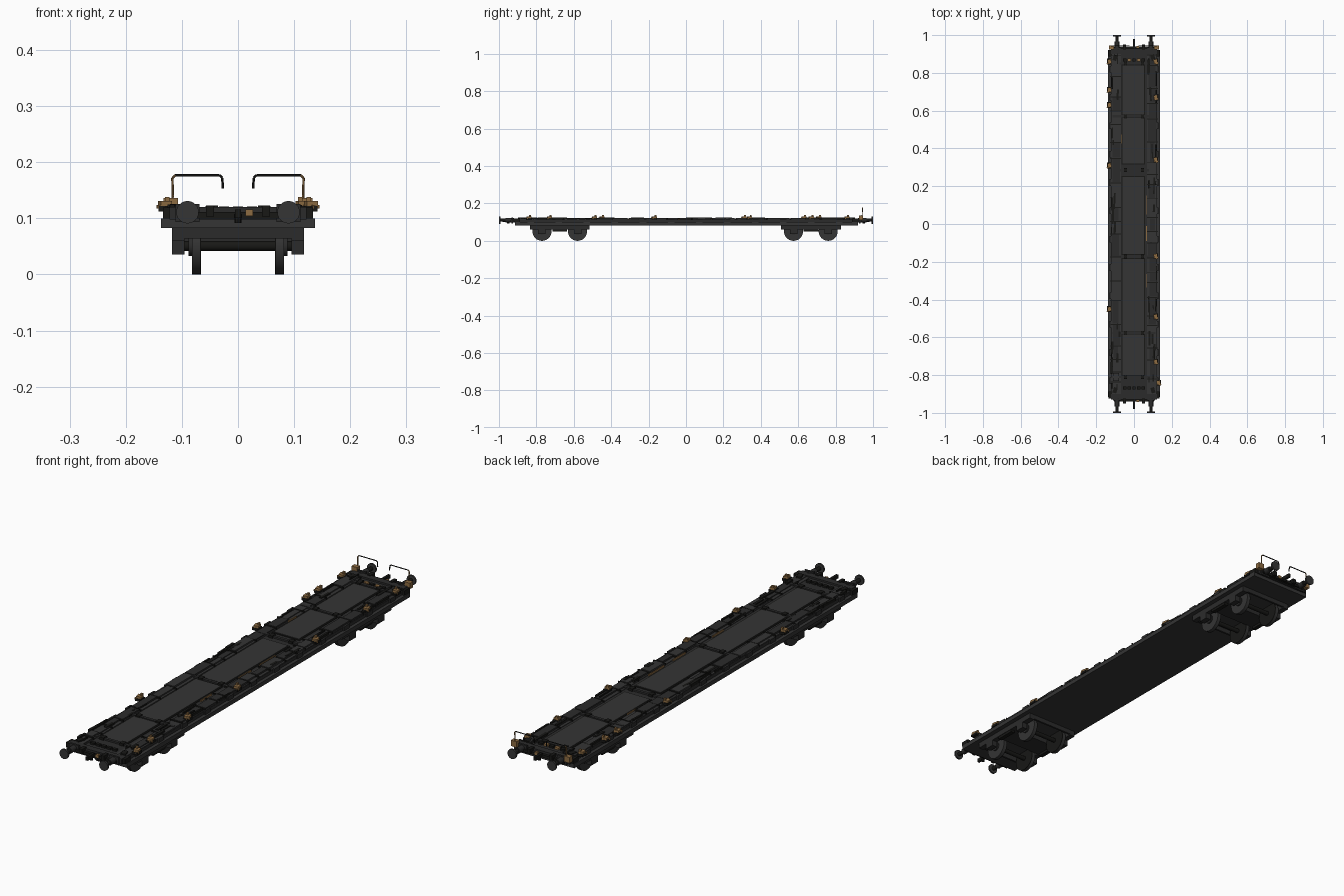
import bpy, math, random
from mathutils import Vector

random.seed(4)
cube = bpy.data.objects.get("Cube")
if cube:
    bpy.data.objects.remove(cube, do_unlink=True)


def material(name, rgb):
    m = bpy.data.materials.new(name)
    m.use_nodes = True
    m.diffuse_color = (*rgb, 1)
    m.node_tree.nodes["Principled BSDF"].inputs["Base Color"].default_value = (*rgb, 1)
    return m


GREY = material("dark grey steel", (0.035, 0.035, 0.035))
DARK = material("charcoal steel", (0.024, 0.024, 0.024))
BLACK = material("black fittings", (0.009, 0.009, 0.008))
BROWN = material("rusty brown", (0.27, 0.15, 0.055))


def box(name, x, y, z, mat):
    """Box from (low, high) pairs on each axis."""
    bpy.ops.mesh.primitive_cube_add(size=1, location=[sum(p) / 2 for p in (x, y, z)])
    o = bpy.context.object
    o.name = name
    o.scale = [abs(p[1] - p[0]) for p in (x, y, z)]
    o.data.materials.append(mat)
    return o


def block(name, x, y, z, sx, sy, sz, mat, turn=0):
    """Box standing on z, centred on x and y."""
    o = box(name, (x - sx / 2, x + sx / 2), (y - sy / 2, y + sy / 2), (z, z + sz), mat)
    o.rotation_euler.z = turn
    return o


def rod(name, a, b, r, mat, sides=16):
    a, b = Vector(a), Vector(b)
    bpy.ops.mesh.primitive_cylinder_add(vertices=sides, radius=r, depth=(b - a).length,
                                        location=(a + b) / 2)
    o = bpy.context.object
    o.name = name
    o.rotation_euler = (b - a).to_track_quat("Z", "Y").to_euler()
    o.data.materials.append(mat)
    bpy.ops.object.shade_smooth_by_angle(angle=math.radians(40))
    return o


# Underframe and deck
box("underframe", (-.137, .137), (-.915, .92), (.083, .1), GREY)
box("deck_body", (-.123, .123), (-.91, .915), (.1, .113), DARK)

# Raised centre panels with dark borders
for y0, y1 in ((-.80, -.585), (-.57, -.185), (-.16, .25), (.32, .56), (.58, .84)):
    box("panel_border", (-.066, .058), (y0 - .005, y1 + .005), (.112, .115), BLACK)
    box("centre_panel", (-.06, .052), (y0, y1), (.113, .117), GREY)

# Side rails made of uneven plates, with dark gaps between
for s in (-1, 1):
    box("rail_bed", (s * .07, s * .122), (-.9, .9), (.112, .115), GREY)
    y = -.9
    while y < .87:
        length = min(random.uniform(.05, .13), .9 - y)
        inner = random.uniform(.072, .085)
        box("rail_plate", (s * inner, s * random.uniform(.108, .122)), (y, y + length - .008),
            (.113, random.uniform(.118, .123)), random.choice((GREY, DARK, DARK)))
        box("rail_strap", (s * .068, s * .124), (y + length - .007, y + length - .002),
            (.112, .12), BLACK)
        y += length
    # Loose strips and small fittings along the rail
    for i in range(22):
        block("rail_fitting", s * random.uniform(.075, .12), random.uniform(-.88, .88), .113,
              random.uniform(.004, .012), random.uniform(.02, .09),
              random.uniform(.008, .013), BLACK, random.uniform(-.05, .05))
    for i in range(12):
        block("side_bracket", s * .125, -.83 + i * .15, .1, .008, .035, .017, DARK)

# Crossbars
for y in (-.81, -.577, -.172, .285, .57, .85):
    box("crossbar", (-.115, .115), (y - .006, y + .006), (.112, .12), DARK)
    for s in (-1, 1):
        block("crossbar_clamp", s * .045, y, .112, .018, .022, .011, BLACK)

# Brown container locks at the deck edges
locks = [(-.13, y) for y in (.86, .71, .63, .31, -.45)]
locks += [(.115, y) for y in (.86, .67, .34, -.17, -.49, -.73)] + [(.13, -.84)]
for x, y in locks:
    s = 1 if x > 0 else -1
    block("lock_base", x, y, .112, .024, .03, .01, BLACK)
    block("lock_body", x, y, .12, .02, .024, .011, BROWN, .2)
    block("lock_pin", x - s * .004, y + .006, .13, .008, .01, .008, BROWN)
    block("lock_lever", x + s * .008, y - .01, .118, .014, .006, .006, BROWN, .5)

# Thin brown slats lying on the deck
for x, y, length in ((.065, .1, .1), (.066, -.05, .08), (.065, -.3, .07), (-.068, .45, .05)):
    block("brown_slat", x, y, .113, .004, length, .007, BROWN)

# Ends: headstock, steps, buffers and coupling
for e in (-1, 1):
    box("headstock", (-.122, .122), (e * .9, e * .928), (.098, .12), DARK)
    box("end_beam", (-.105, .105), (e * .925, e * .94), (.1, .111), BLACK)
    for s in (-1, 1):
        rod("buffer_sleeve", (s * .09, e * .92, .111), (s * .09, e * .965, .111), .012, DARK)
        rod("buffer_shaft", (s * .09, e * .96, .111), (s * .09, e * .993, .111), .008, BLACK)
        rod("buffer_head", (s * .09, e * .993, .111), (s * .09, e, .111), .02, GREY, 24)
        block("buffer_plate", s * .09, e * .93, .094, .042, .008, .032, DARK)
        block("corner_step", s * .125, e * .905, .1, .018, .035, .019, BLACK)
        block("corner_bracket", s * .05, e * .935, .103, .014, .03, .02, BLACK)
        block("end_fitting", s * .1, e * .88, .113, .02, .03, .011, BLACK, s * .3)
    box("coupling_hook", (-.005, .005), (e * .935, e * .98), (.101, .116), BLACK)
    rod("coupling_link", (0, e * .95, .108), (0, e * .95, .092), .006, BLACK, 8)
    block("coupling_plate", .02, e * .938, .104, .014, .01, .012, BROWN)
    for i in range(5):
        block("end_slat", -.05 + i * .025, e * .868, .113, .018, .014, .008,
              BROWN if e > 0 and i % 2 else BLACK)

# Handrails at the back end
for s in (-1, 1):
    path = [(s * .122, .94, .112), (s * .116, .942, .14), (s * .117, .943, .172),
            (s * .112, .944, .177), (s * .033, .944, .177), (s * .028, .944, .172),
            (s * .027, .944, .153)]
    for i, (a, b) in enumerate(zip(path, path[1:])):
        rod("handrail", a, b, .0022, BROWN if i < 3 else BLACK, 6)
    block("handrail_foot", s * .12, .935, .112, .026, .02, .024, BROWN)

# Bogies: side frames, cross members and wheelsets
for axles in ((-.77, -.58), (.575, .76)):
    c = sum(axles) / 2
    box("bogie_bolster", (-.1, .1), (c - .045, c + .045), (.06, .084), DARK)
    for s in (-1, 1):
        box("bogie_side_frame", (s * .095, s * .118), (c - .16, c + .16), (.06, .084), DARK)
        box("bogie_spring_plate", (s * .098, s * .116), (c - .04, c + .04), (.05, .061), BLACK)
    for end in (-1, 1):
        box("bogie_end_beam", (-.1, .1), (c + end * .152, c + end * .16), (.064, .084), DARK)
    for y in axles:
        rod("axle", (-.1, y, .051), (.1, y, .051), .009, BLACK)
        for s in (-1, 1):
            rod("wheel", (s * .068, y, .051), (s * .082, y, .051), .051, GREY, 32)
            rod("wheel_flange", (s * .066, y, .051), (s * .069, y, .051), .051, BLACK, 32)
            rod("wheel_hub", (s * .08, y, .051), (s * .088, y, .051), .018, DARK)
            box("axle_box", (s * .095, s * .118), (y - .02, y + .02), (.036, .062), DARK)
